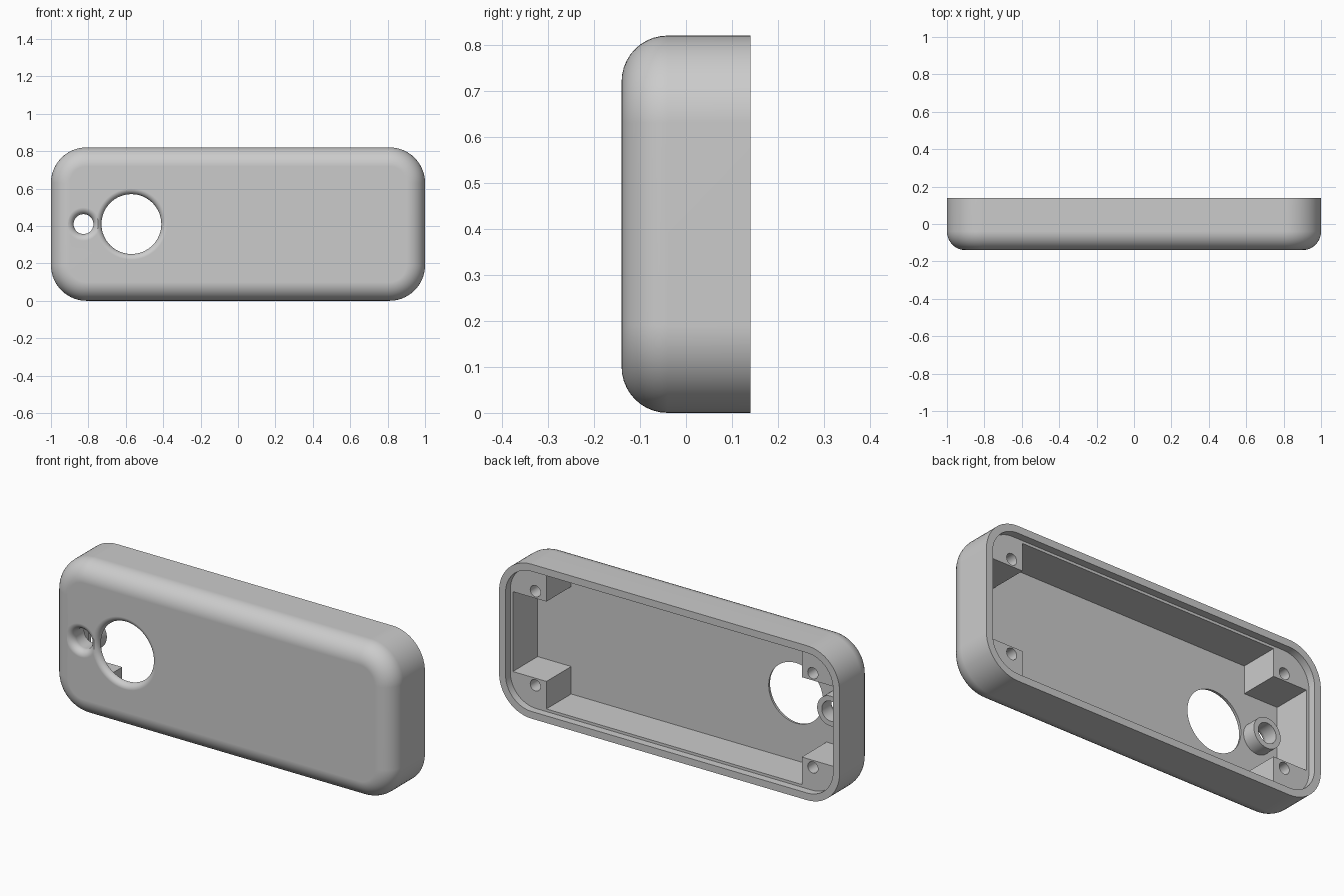
import bpy, bmesh, math

if "Cube" in bpy.data.objects:
    bpy.data.objects.remove(bpy.data.objects["Cube"])

HALF_W, HALF_H, MID_Z = 1.0, 0.41, 0.41
FRONT, BACK, LEDGE, FLOOR = -0.14, 0.14, 0.10, -0.108
CORNER, FILLET = 0.19, 0.10

grey = bpy.data.materials.new("light grey plastic")
grey.use_nodes = True
colour = (0.6, 0.6, 0.6, 1)
grey.diffuse_color = colour
grey.node_tree.nodes["Principled BSDF"].inputs["Base Color"].default_value = colour


def skin(name, loops):
    """Closed solid through a row of matching loops, capped at both ends."""
    bm = bmesh.new()
    rings = [[bm.verts.new(p) for p in loop] for loop in loops]
    n = len(rings[0])
    for a, b in zip(rings, rings[1:]):
        for i in range(n):
            j = (i + 1) % n
            bm.faces.new((a[i], a[j], b[j], b[i]))
    bm.faces.new(rings[0])
    bm.faces.new(rings[-1])
    bmesh.ops.recalc_face_normals(bm, faces=bm.faces)
    mesh = bpy.data.meshes.new(name)
    bm.to_mesh(mesh)
    bm.free()
    mesh.materials.append(grey)
    obj = bpy.data.objects.new(name, mesh)
    bpy.context.collection.objects.link(obj)
    return obj


def rounded_rect(inset, y, steps=14):
    r = CORNER - inset
    cx, cz = HALF_W - CORNER, HALF_H - CORNER
    pts = []
    for k, (sx, sz) in enumerate([(1, 1), (-1, 1), (-1, -1), (1, -1)]):
        for i in range(steps + 1):
            a = math.pi / 2 * (k + i / steps)
            pts.append((sx * cx + r * math.cos(a), y, MID_Z + sz * cz + r * math.sin(a)))
    return pts


def circle(x, z, r, y, n=64):
    return [(x + r * math.cos(2 * math.pi * i / n), y, z + r * math.sin(2 * math.pi * i / n))
            for i in range(n)]


def flared_hole(name, x, r, flare):
    """Cutter for a through hole with a rounded front rim."""
    loops = [circle(x, MID_Z, r, 0.05)]
    for i in range(9):
        t = math.pi / 2 * i / 8
        loops.append(circle(x, MID_Z, r + flare - flare * math.cos(t),
                            FRONT + flare - flare * math.sin(t)))
    loops.append(circle(x, MID_Z, r + flare, FRONT - 0.05))
    return skin(name, loops)


def combine(target, tool, operation):
    mod = target.modifiers.new(tool.name, "BOOLEAN")
    mod.operation, mod.solver, mod.object = operation, "EXACT", tool
    bpy.context.view_layer.objects.active = target
    bpy.ops.object.modifier_apply(modifier=mod.name)
    bpy.data.objects.remove(tool)


# Outer shell: recess behind the rear lip, lip, side wall, rounded front edge
lip = 0.038
loops = [rounded_rect(lip, LEDGE), rounded_rect(lip, BACK), rounded_rect(0, BACK)]
for i in range(11):
    t = math.pi / 2 * i / 10
    loops.append(rounded_rect(FILLET - FILLET * math.cos(t),
                              FRONT + FILLET - FILLET * math.sin(t)))
shell = skin("case_shell", loops)

# Cross-shaped cavity that leaves a solid screw post in each corner
ox, oz, ix, iz = 0.947, 0.358, 0.75, 0.212
quarter = [(ox, iz), (ix, iz), (ix, oz)]
outline = []
for sx, sz in [(1, 1), (-1, 1), (-1, -1), (1, -1)]:
    pts = quarter if sx * sz > 0 else quarter[::-1]
    outline += [(sx * x, sz * z) for x, z in pts]
cavity = skin("cavity_cutter", [[(x, y, MID_Z + z) for x, z in outline]
                                for y in (FLOOR, BACK + 0.05)])
combine(shell, cavity, "DIFFERENCE")

# Raised collar behind the small hole
small_x, big_x = -0.826, -0.57
collar = skin("collar", [circle(small_x, MID_Z, 0.08, y) for y in (FLOOR - 0.01, -0.035)])
combine(shell, collar, "UNION")

# Front openings with rounded rims
combine(shell, flared_hole("large_hole_cutter", big_x, 0.16, 0.03), "DIFFERENCE")
combine(shell, flared_hole("small_hole_cutter", small_x, 0.053, 0.036), "DIFFERENCE")

# Blind screw holes in the corner posts
for sx in (-1, 1):
    for sz in (-1, 1):
        hole = skin("screw_hole_cutter",
                    [circle(sx * 0.815, MID_Z + sz * 0.25, 0.03, y, 32) for y in (-0.05, BACK + 0.05)])
        combine(shell, hole, "DIFFERENCE")

# Smooth rounded edges, crisp steps
bpy.ops.object.select_all(action="DESELECT")
shell.select_set(True)
bpy.context.view_layer.objects.active = shell
bpy.ops.object.shade_smooth_by_angle(angle=math.radians(30))
weighted = shell.modifiers.new("even_shading", "WEIGHTED_NORMAL")
weighted.keep_sharp = True
